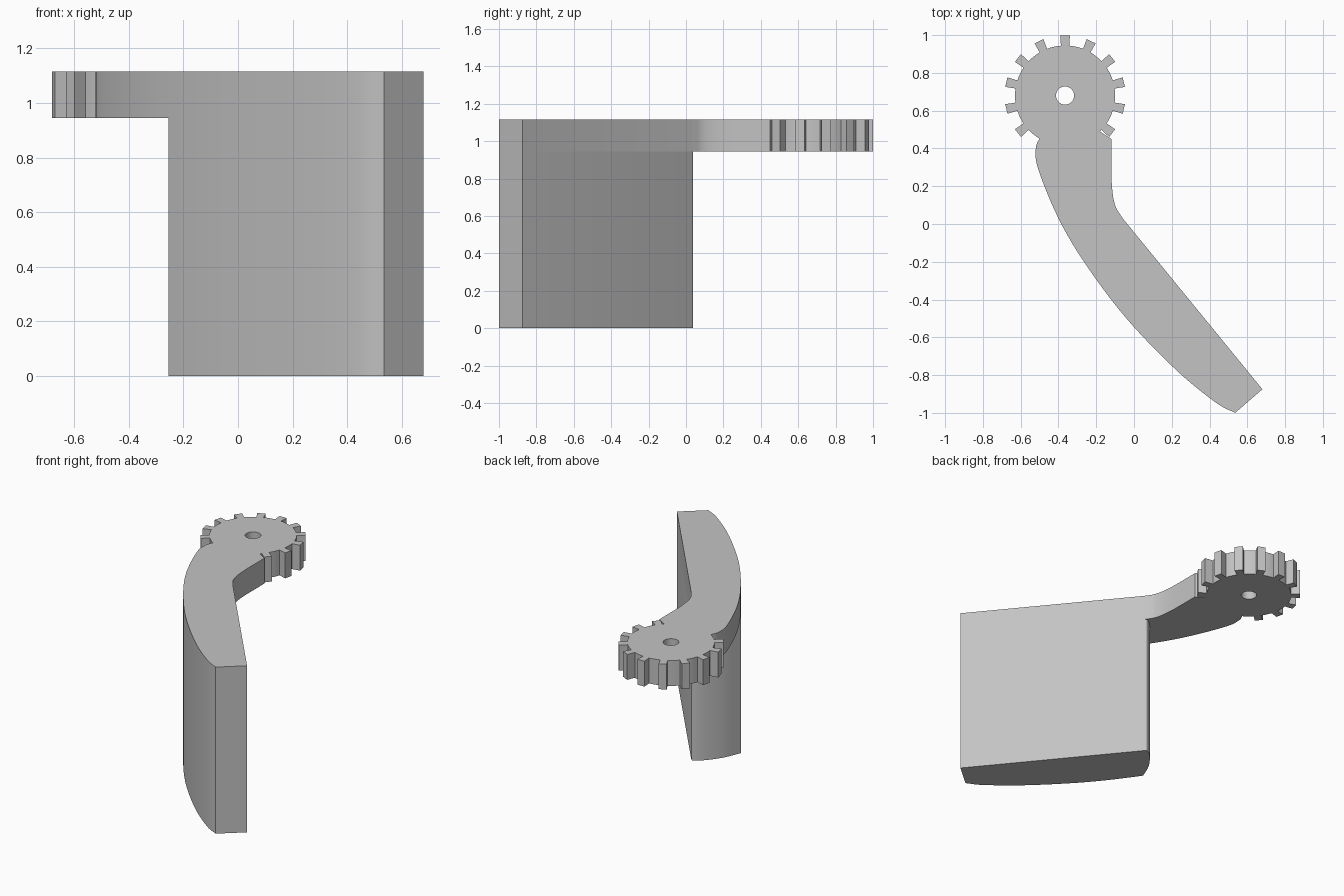
import bpy, bmesh, math
from mathutils import Vector

cube = bpy.data.objects.get("Cube")
if cube:
    bpy.data.objects.remove(cube, do_unlink=True)

grey = bpy.data.materials.new("plain grey")
grey.use_nodes = True
colour = (0.55, 0.55, 0.55, 1)
grey.diffuse_color = colour
grey.node_tree.nodes["Principled BSDF"].inputs["Base Color"].default_value = colour

TOP, ARM_BASE = 1.115, 0.945
CENTRE = Vector((-0.365, 0.68))
ROOT, TIP, HOLE = 0.265, 0.32, 0.048
TEETH = 14


def polar(radius, angle):
    return CENTRE + radius * Vector((math.cos(angle), math.sin(angle)))


def arc(radius, start, end, steps):
    return [polar(radius, start + (end - start) * i / steps) for i in range(steps + 1)]


def smooth_path(points, steps=6):
    """Catmull-Rom curve through the given points."""
    p = [Vector(q) for q in points]
    p = [2 * p[0] - p[1]] + p + [2 * p[-1] - p[-2]]
    out = []
    for a, b, c, d in zip(p, p[1:], p[2:], p[3:]):
        for i in range(steps):
            t = i / steps
            out.append(0.5 * (2 * b + (c - a) * t + (2 * a - 5 * b + 4 * c - d) * t**2
                              + (3 * b - a - 3 * c + d) * t**3))
    return out + [p[-2]]


def plate(name, loops, low, high):
    """Fill the outline (first loop) minus any holes and extrude it upwards."""
    bm = bmesh.new()
    edges = []
    for loop in loops:
        verts = [bm.verts.new((v.x, v.y, low)) for v in loop]
        edges += [bm.edges.new((verts[i - 1], verts[i])) for i in range(len(verts))]
    bmesh.ops.triangle_fill(bm, use_beauty=True, edges=edges, normal=(0, 0, 1))
    result = bmesh.ops.extrude_face_region(bm, geom=bm.faces[:], use_keep_orig=True)
    moved = [g for g in result["geom"] if isinstance(g, bmesh.types.BMVert)]
    bmesh.ops.translate(bm, verts=moved, vec=(0, 0, high - low))
    bmesh.ops.recalc_face_normals(bm, faces=bm.faces)
    mesh = bpy.data.meshes.new(name)
    bm.to_mesh(mesh)
    bm.free()
    mesh.materials.append(grey)
    obj = bpy.data.objects.new(name, mesh)
    bpy.context.collection.objects.link(obj)
    bpy.ops.object.select_all(action="DESELECT")
    obj.select_set(True)
    bpy.context.view_layer.objects.active = obj
    bpy.ops.object.shade_smooth_by_angle(angle=math.radians(30))
    return obj


# Gear wheel: teeth all round except the three buried in the arm
pitch = 2 * math.pi / TEETH
gear = []
for k in range(TEETH):
    mid = math.pi / 2 + k * pitch
    root_half, tip_half = 0.022 / ROOT, 0.026 / TIP
    if k in (6, 7, 8):
        gear += arc(ROOT, mid - root_half, mid + root_half, 2)
    else:
        gear += [polar(ROOT, mid - root_half), polar(TIP, mid - tip_half),
                 polar(TIP, mid + tip_half), polar(ROOT, mid + root_half)]
    gear += arc(ROOT, mid + root_half, mid + pitch - root_half, 4)[1:-1]
plate("gear_wheel", [gear, arc(HOLE, 0, 2 * math.pi, 32)[:-1]], ARM_BASE, TOP)

# Shared edges of the arm and the blade
upper_outer = [(-0.50, 0.455), (-0.52, 0.40), (-0.507, 0.29), (-0.40, 0.03)]
lower_outer = [(-0.255, -0.215), (-0.04, -0.50), (0.22, -0.77), (0.43, -0.943), (0.535, -1.0)]
outer = smooth_path(upper_outer + lower_outer)
blade_outer = outer[len(upper_outer) * 6:]
tip_corner = Vector((0.68, -0.875))
inner = smooth_path([(-0.06, 0.03), (-0.10, 0.10), (-0.118, 0.22), (-0.12, 0.45)])

# Curved arm, ending against the gear rim
rim = arc(ROOT - 0.005, math.radians(-46), math.radians(-120), 12)
plate("curved_arm", [outer + [tip_corner] + inner + rim], ARM_BASE, TOP)

# Tall blade under the arm, with a rounded end
blade_end = smooth_path([(-0.06, 0.03), (-0.073, 0.038), (-0.10, 0.025), (-0.15, -0.025),
                         (-0.21, -0.11), (-0.255, -0.215)], 4)[:-1]
plate("tall_blade", [blade_outer + [tip_corner] + blade_end], 0, ARM_BASE)
